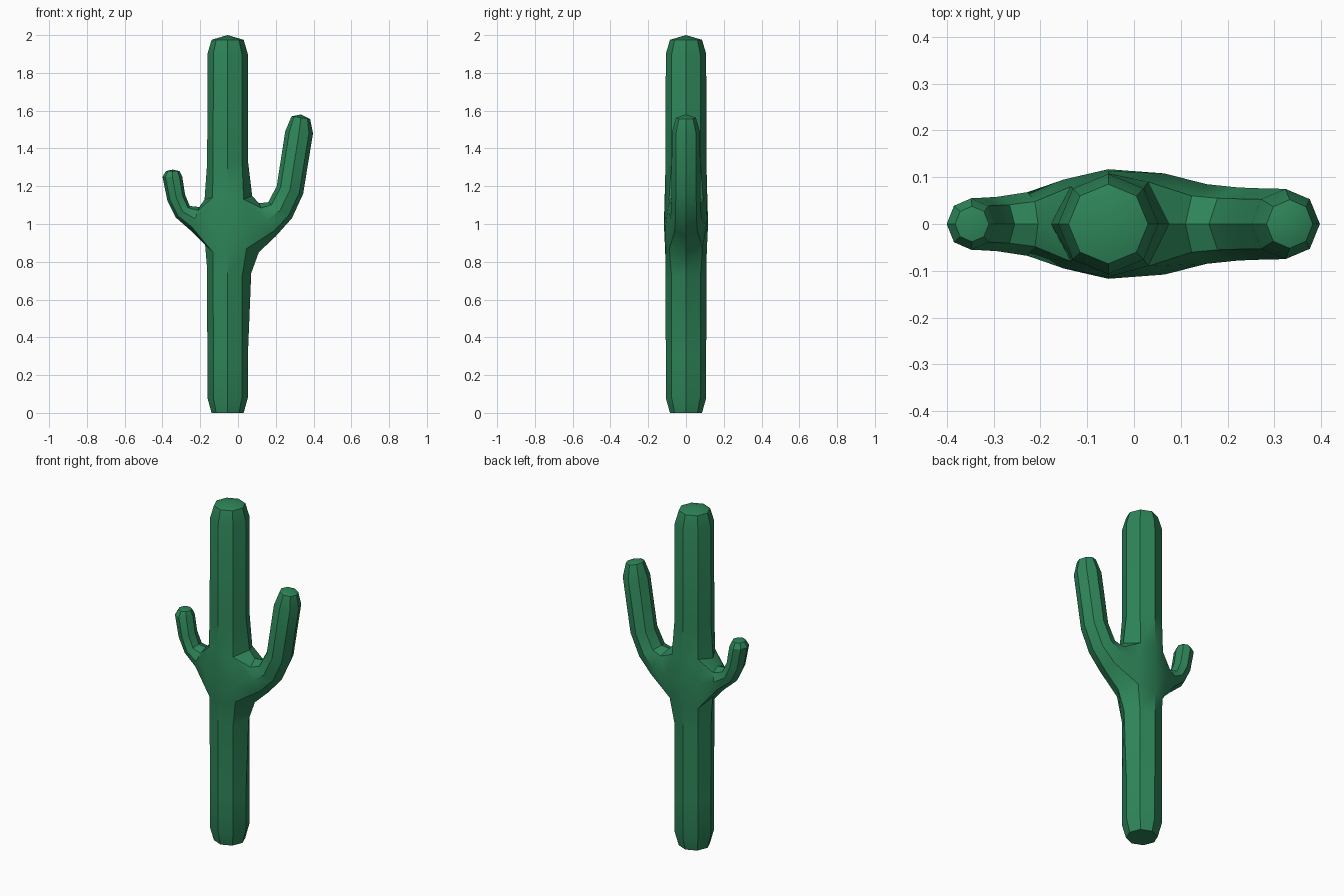
import bpy, bmesh, math
from mathutils import Vector

if "Cube" in bpy.data.objects:
    bpy.data.objects.remove(bpy.data.objects["Cube"])

CX = -0.055
bm = bmesh.new()


def bridge(a, b):
    for k in range(len(a)):
        j = (k + 1) % len(a)
        bm.faces.new((a[k], a[j], b[j], b[k]))


def fan(ring, tip):
    c = bm.verts.new(tip)
    for k in range(len(ring)):
        bm.faces.new((ring[k], ring[(k + 1) % len(ring)], c))


# Trunk: eight-sided rings (z, radius); rows 4-6 hold the arm openings
rows = [(0, .085), (.08, .107), (.3, .107), (.72, .108), (.85, .11),
        (1.0, .117), (1.14, .113), (1.33, .108), (1.9, .107), (1.975, .085)]
trunk = []
for z, r in rows:
    trunk.append([bm.verts.new((CX + r * math.cos(k * math.pi / 4),
                                r * math.sin(k * math.pi / 4), z)) for k in range(8)])

# Swell the trunk where the arms leave it: (row, column) -> x, |y|, z
swell = {(3, 0): (.07, 0, .74), (4, 0): (.11, 0, .85), (6, 0): (.075, 0, 1.15),
         (3, 4): (-.165, 0, .78), (4, 4): (-.175, 0, .9), (6, 4): (-.177, 0, 1.13),
         (4, 1): (.045, .088, .87), (5, 1): (.065, .108, .99), (6, 1): (.03, .09, 1.13),
         (5, 3): (-.15, .095, 1.01)}
for (i, k), (x, y, z) in swell.items():
    trunk[i][k].co = (x, y, z)
    trunk[i][-k % 8].co = (x, -y, z)

for i in range(len(trunk) - 1):
    bridge(trunk[i], trunk[i + 1])
fan(trunk[-1], (CX, 0, 2.0))
fan(trunk[0], (CX, 0, .008))


# Arms: each ring is (low x, low z, high x, high z, half depth)
def arm(col, rings, tip):
    bmesh.ops.delete(bm, geom=[trunk[5][col]], context='VERTS')
    a, b = (col + 1, (col - 1) % 8) if col == 0 else (col - 1, col + 1)
    prev = [trunk[4][col], trunk[4][a], trunk[5][a], trunk[6][a],
            trunk[6][col], trunk[6][b], trunk[5][b], trunk[4][b]]
    for lx, lz, hx, hz, d in rings:
        low, high = Vector((lx, 0, lz)), Vector((hx, 0, hz))
        mid, half = (low + high) / 2, (high - low) / 2
        ring = []
        for k in range(8):
            t = k * math.pi / 4
            ring.append(bm.verts.new(mid - half * math.cos(t) + Vector((0, d * math.sin(t), 0))))
        bridge(prev, ring)
        prev = ring
    fan(prev, tip)


arm(0, [(.2, .935, .11, 1.11, .085), (.285, 1.03, .16, 1.115, .078),
        (.345, 1.16, .205, 1.2, .076), (.397, 1.48, .25, 1.49, .075),
        (.382, 1.555, .283, 1.57, .052)], (.333, 0, 1.58))
arm(4, [(-.25, .965, -.205, 1.09, .068), (-.33, 1.035, -.255, 1.095, .058),
        (-.373, 1.12, -.28, 1.155, .056), (-.4, 1.25, -.295, 1.25, .055),
        (-.382, 1.28, -.31, 1.28, .038)], (-.346, 0, 1.288))

bmesh.ops.recalc_face_normals(bm, faces=bm.faces[:])
mesh = bpy.data.meshes.new("cactus")
bm.to_mesh(mesh)
bm.free()
cactus = bpy.data.objects.new("cactus", mesh)
bpy.context.collection.objects.link(cactus)

green = bpy.data.materials.new("cactus_green")
green.diffuse_color = (.027, .235, .1, 1)
green.use_nodes = True
green.node_tree.nodes["Principled BSDF"].inputs["Base Color"].default_value = green.diffuse_color
mesh.materials.append(green)

bpy.context.view_layer.objects.active = cactus
cactus.select_set(True)
bpy.ops.object.shade_smooth_by_angle(angle=math.radians(30))
